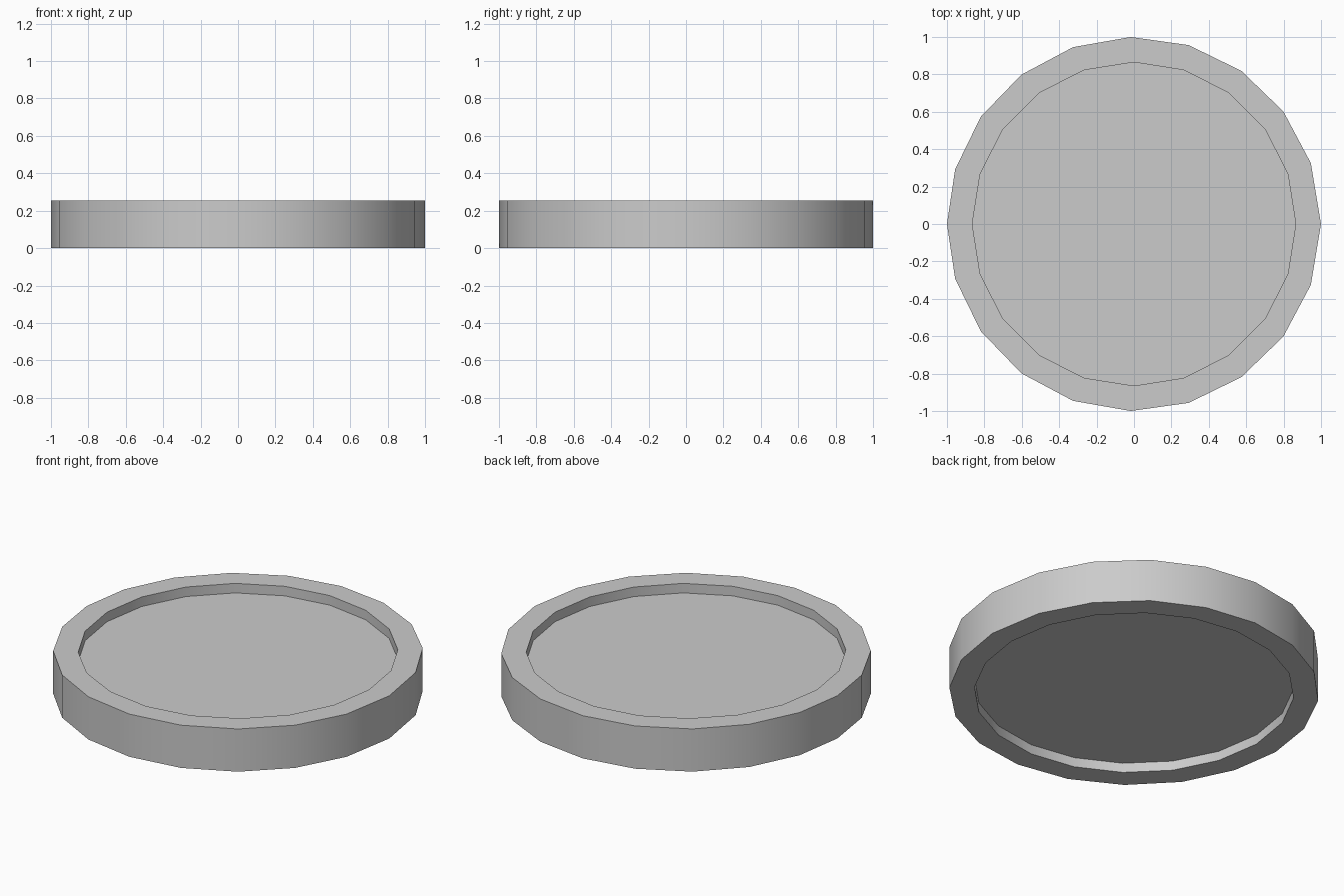
import bpy, bmesh
from math import radians, cos, sin

if "Cube" in bpy.data.objects:
    bpy.data.objects.remove(bpy.data.objects["Cube"])

H, LIP = 0.255, 0.057
R_IN = 0.865

# Outer rim corners sit about one degree off the even 18-degree spacing, mirrored front to back
half = [19 + 18 * i for i in range(9)]
outer_angles = [0] + half + [180] + [360 - a for a in reversed(half)]
inner_angles = [18 * i for i in range(20)]

bm = bmesh.new()


def loop(radius, z, angles):
    return [bm.verts.new((radius * cos(radians(a)), radius * sin(radians(a)), z)) for a in angles]


# Loops from the recessed underside, around the rim, to the recessed top
loops = [
    loop(R_IN, LIP, inner_angles),
    loop(R_IN, 0, inner_angles),
    loop(1, 0, outer_angles),
    loop(1, H, outer_angles),
    loop(R_IN, H, inner_angles),
    loop(R_IN, H - LIP, inner_angles),
]
for a, b in zip(loops, loops[1:]):
    for i in range(20):
        j = (i + 1) % 20
        bm.faces.new((a[i], a[j], b[j], b[i]))

# Recessed centre panels
bm.faces.new(loops[0])
bm.faces.new(loops[-1])
bmesh.ops.recalc_face_normals(bm, faces=bm.faces)

mesh = bpy.data.meshes.new("round_disc")
bm.to_mesh(mesh)
bm.free()
disc = bpy.data.objects.new("round_disc", mesh)
bpy.context.collection.objects.link(disc)

# Smooth walls, sharp rim edges
bpy.context.view_layer.objects.active = disc
disc.select_set(True)
bpy.ops.object.shade_smooth_by_angle(angle=radians(30))
